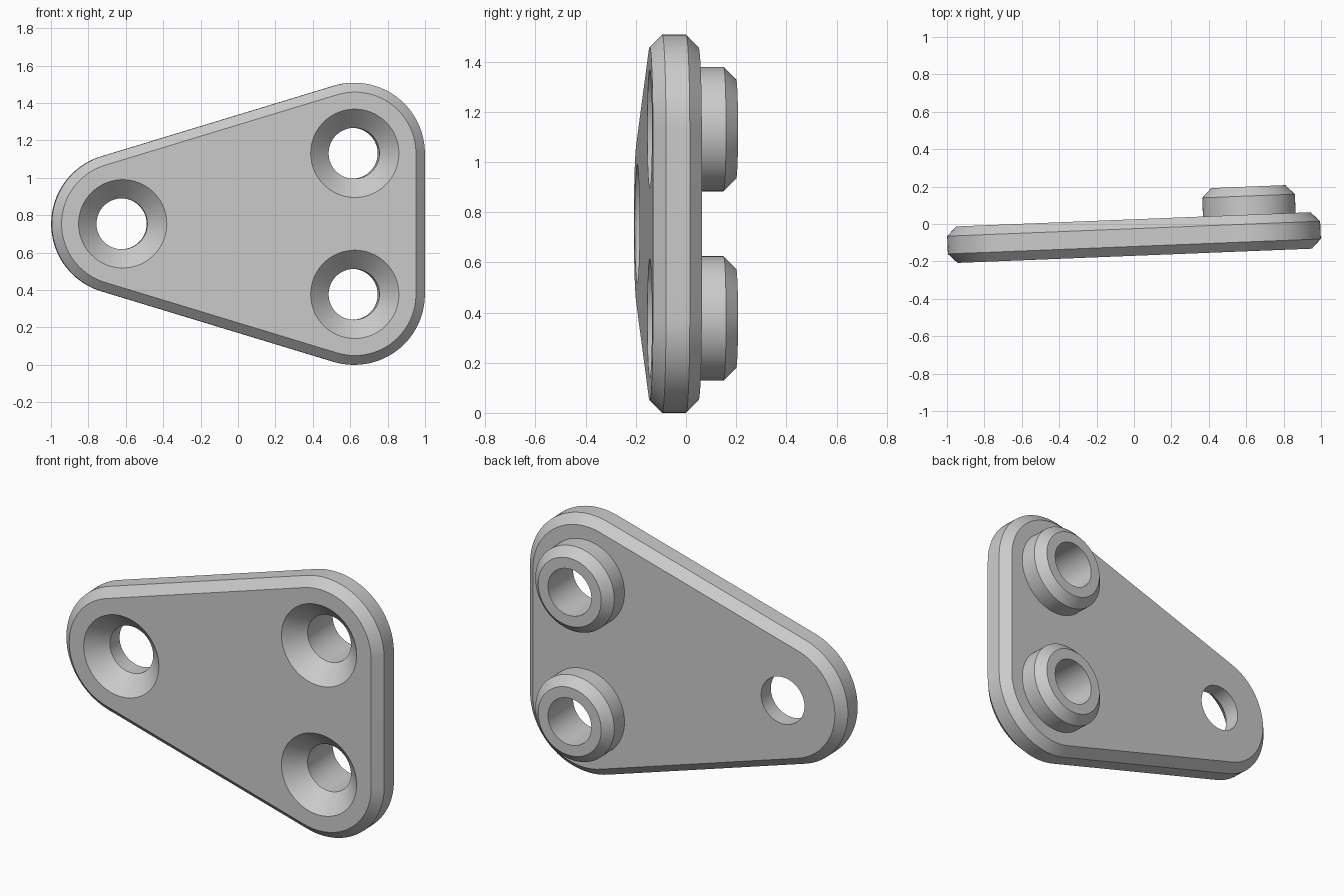
import bpy, bmesh
from math import sin, cos, atan2, pi, radians
from mathutils import Matrix

if "Cube" in bpy.data.objects:
    bpy.data.objects.remove(bpy.data.objects["Cube"])

R = 0.377                     # corner radius of the plate
T = 0.0975                    # half thickness
C = 0.05                      # chamfer
HOLES = [(-0.621, 2 * R), (0.621, R), (0.621, 3 * R)]
# the whole part is turned slightly about the vertical axis
PLACE = Matrix.Translation((0, -0.0725, 0)) @ Matrix.Rotation(radians(2.3), 4, 'Z')


def arc(cx, cz, r, a0, a1, n):
    return [(cx + r * cos(a0 + (a1 - a0) * i / n), cz + r * sin(a0 + (a1 - a0) * i / n))
            for i in range(n + 1)]


def outline(r):
    a = pi / 2 + atan2(R, 1.242)
    left, low, high = HOLES
    return (arc(*high, r, 0, a, 28) + arc(*left, r, a, 2 * pi - a, 38)
            + arc(*low, r, 2 * pi - a, 2 * pi, 28))


def loft(name, layers):
    """Closed solid through (depth, outline) layers."""
    bm = bmesh.new()
    rings = [[bm.verts.new((x, y, z)) for x, z in pts] for y, pts in layers]
    n = len(rings[0])
    for a, b in zip(rings, rings[1:]):
        for i in range(n):
            j = (i + 1) % n
            bm.faces.new((a[i], a[j], b[j], b[i]))
    bm.faces.new(rings[0])
    bm.faces.new(rings[-1])
    bmesh.ops.recalc_face_normals(bm, faces=bm.faces)
    me = bpy.data.meshes.new(name)
    bm.to_mesh(me)
    bm.free()
    ob = bpy.data.objects.new(name, me)
    bpy.context.collection.objects.link(ob)
    ob.matrix_world = PLACE
    return ob


def turned(name, centre, profile):
    return loft(name, [(y, arc(*centre, r, 0, 2 * pi, 96)[:-1]) for y, r in profile])


def combine(target, tool, operation):
    tool.hide_render = True
    mod = target.modifiers.new(tool.name, 'BOOLEAN')
    mod.operation, mod.solver, mod.object = operation, 'EXACT', tool
    bpy.context.view_layer.objects.active = target
    bpy.ops.object.modifier_apply(modifier=mod.name)
    bpy.data.objects.remove(tool)


# chamfered triangular plate
plate = loft("plate", [(-T, outline(R - C)), (-T + C, outline(R)),
                       (T - C, outline(R)), (T, outline(R - C))])

# two bosses on the back
for c in HOLES[1:]:
    combine(plate, turned("boss", c, [(0, 0.248), (T + 0.1, 0.248), (T + 0.15, 0.198)]), 'UNION')

# countersunk through holes
for c in HOLES:
    combine(plate, turned("hole_cutter", c, [(-T - 0.05, 0.286), (-T + 0.1, 0.136), (0.35, 0.136)]),
            'DIFFERENCE')

bpy.ops.object.select_all(action='DESELECT')
plate.select_set(True)
bpy.context.view_layer.objects.active = plate
bpy.ops.object.shade_smooth_by_angle(angle=radians(30))
